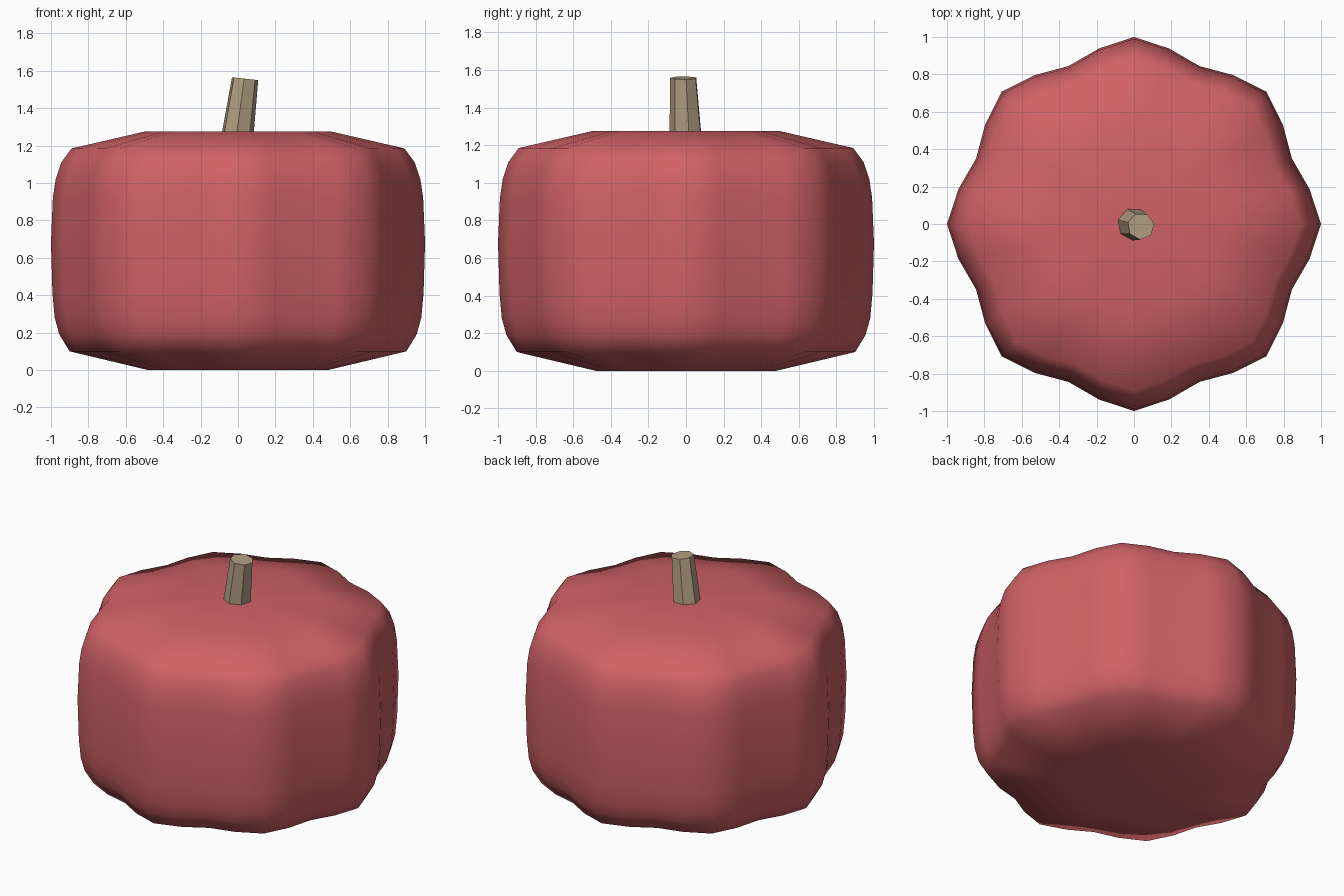
import bpy, bmesh
from math import cos, sin, tau, radians

cube = bpy.data.objects.get("Cube")
if cube:
    bpy.data.objects.remove(cube, do_unlink=True)


def make_material(name, color):
    mat = bpy.data.materials.new(name)
    mat.use_nodes = True
    mat.diffuse_color = color
    mat.node_tree.nodes["Principled BSDF"].inputs["Base Color"].default_value = color
    return mat


def loft(name, rings, material):
    """Skin a list of equal-length vertex rings and close both ends with fans."""
    bm = bmesh.new()
    loops = [[bm.verts.new(p) for p in ring] for ring in rings]
    count = len(loops[0])
    for low, high in zip(loops, loops[1:]):
        for i in range(count):
            j = (i + 1) % count
            bm.faces.new((low[i], low[j], high[j], high[i]))
    caps = [bm.faces.new(loops[0][::-1]), bm.faces.new(loops[-1])]
    bmesh.ops.poke(bm, faces=caps)
    bmesh.ops.recalc_face_normals(bm, faces=bm.faces)
    mesh = bpy.data.meshes.new(name)
    bm.to_mesh(mesh)
    bm.free()
    obj = bpy.data.objects.new(name, mesh)
    bpy.context.collection.objects.link(obj)
    mesh.materials.append(material)
    return obj


# Pumpkin body: eight lobes, four segments each, scaled along a side profile
LOBES, SEGMENTS = 8, 32
profile = [(0.48, 0.0), (0.90, 0.10), (0.955, 0.19), (0.98, 0.28), (0.992, 0.41),
           (1.0, 0.68), (0.99, 0.92), (0.975, 1.02), (0.945, 1.11), (0.89, 1.185),
           (0.50, 1.275)]


def lobed_ring(radius, z):
    ring = []
    for i in range(SEGMENTS):
        a = tau * i / SEGMENTS
        r = radius * (0.957 + 0.043 * cos(LOBES * a))
        ring.append((r * cos(a), r * sin(a), z))
    return ring


body = loft("pumpkin_body", [lobed_ring(r, z) for r, z in profile],
            make_material("dusty red", (0.63, 0.122, 0.133, 1)))
body.data.shade_smooth()


# Stem: a leaning, tapered seven-sided stalk with a slightly tilted cut
def stem_ring(cx, cy, z, radius, tilt):
    angles = [radians(10) + tau * i / 7 for i in range(7)]
    return [(cx + radius * cos(a), cy + radius * sin(a), z - tilt * cos(a))
            for a in angles]


stem = loft("stem", [stem_ring(-0.003, 0, 1.26, 0.088, 0),
                     stem_ring(0.037, -0.012, 1.558, 0.072, 0.008)],
            make_material("dry tan", (0.445, 0.352, 0.223, 1)))
stem.data.shade_flat()
